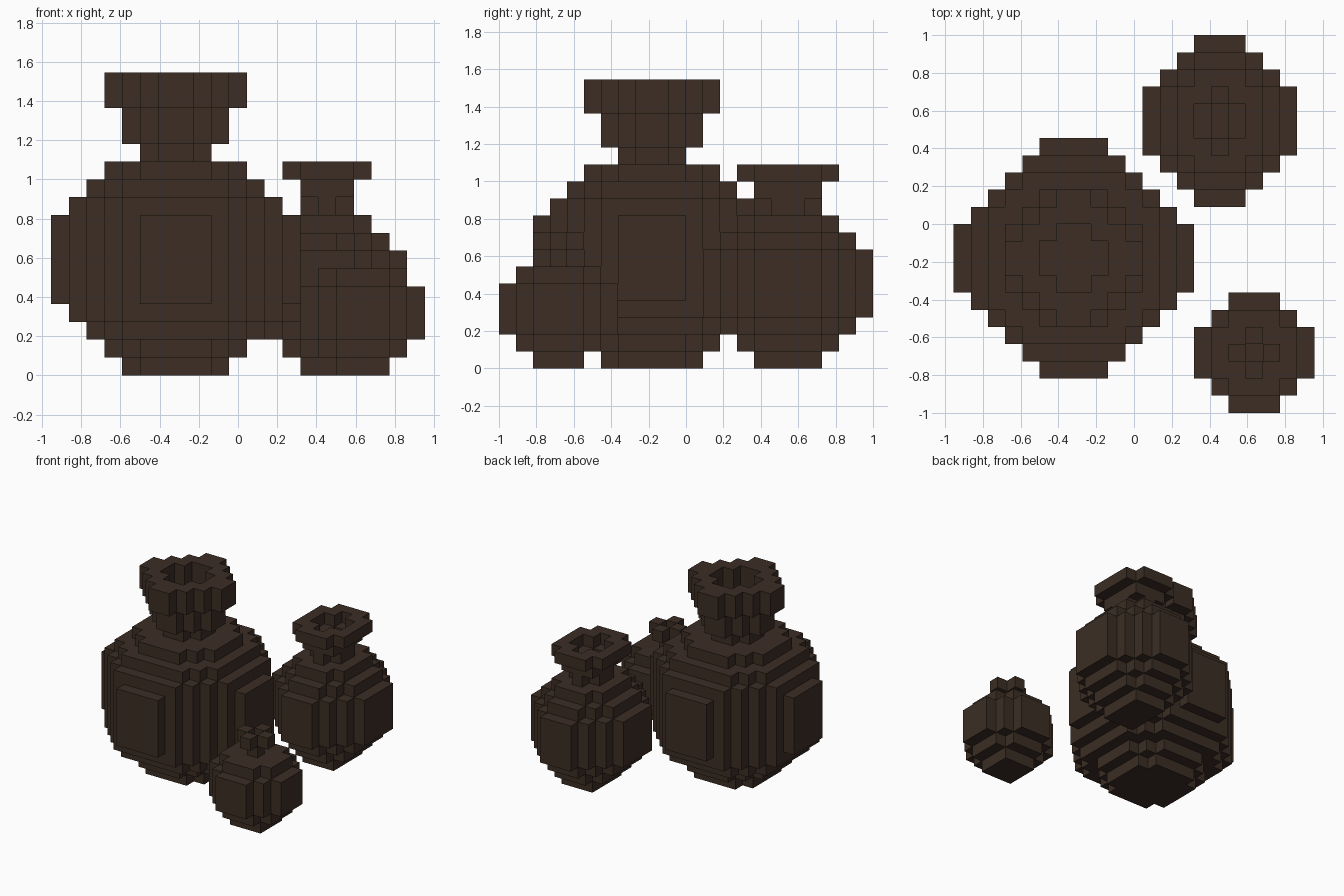
import bpy, bmesh

if "Cube" in bpy.data.objects:
    bpy.data.objects.remove(bpy.data.objects["Cube"])

V = 1 / 11  # block size

brown = bpy.data.materials.new("dark brown cloth")
brown.diffuse_color = (0.045, 0.027, 0.018, 1)
brown.use_nodes = True
brown.node_tree.nodes["Principled BSDF"].inputs["Base Color"].default_value = brown.diffuse_color

DIRS = [(1, 0, 0), (-1, 0, 0), (0, 1, 0), (0, -1, 0), (0, 0, 1), (0, 0, -1)]


def layer_cells(nx, ny, half_x, half_y, reach):
    """Cells of a stepped octagon; sizes in blocks, reach limits |x| + |y|."""
    cells = set()
    for i in range(nx):
        for j in range(ny):
            a = abs(i + 0.5 - nx / 2) + 0.5
            b = abs(j + 0.5 - ny / 2) + 0.5
            if a <= half_x and b <= half_y and a + b <= reach:
                cells.add((i, j))
    return cells


def make_sack(name, centre, nx, ny, layers):
    """layers: (count, half_x, half_y, reach, hole) from the ground up."""
    solid, z = set(), 0
    for count, hx, hy, reach, hole in layers:
        cells = layer_cells(nx, ny, hx, hy, reach)
        if hole:
            cells -= layer_cells(nx, ny, *hole)
        for k in range(count):
            solid |= {(i, j, z + k) for i, j in cells}
        z += count

    # only the outer faces of the blocks
    bm = bmesh.new()
    for c in solid:
        for d in DIRS:
            if tuple(c[n] + d[n] for n in range(3)) in solid:
                continue
            axis = next(n for n in range(3) if d[n])
            u, w = (axis + 1) % 3, (axis + 2) % 3
            quad = []
            for du, dw in ((0, 0), (1, 0), (1, 1), (0, 1)):
                p = list(c)
                p[axis] += 1 if d[axis] > 0 else 0
                p[u] += du
                p[w] += dw
                quad.append(bm.verts.new(((p[0] - nx / 2) * V,
                                          (p[1] - ny / 2) * V, p[2] * V)))
            bm.faces.new(quad if d[axis] > 0 else quad[::-1])
    bmesh.ops.remove_doubles(bm, verts=bm.verts, dist=1e-4)
    mesh = bpy.data.meshes.new(name)
    bm.to_mesh(mesh)
    bm.free()
    mesh.materials.append(brown)
    ob = bpy.data.objects.new(name, mesh)
    ob.location = (centre[0], centre[1], 0)
    bpy.context.collection.objects.link(ob)


# large sack: round body, narrow neck, flared open rim
make_sack("large_sack", (-3.5 * V, -2 * V), 14, 14, [
    (1, 3, 3, 5, None), (1, 4, 4, 6, None), (1, 5, 5, 8, None),
    (1, 6, 6, 9, None), (5, 7, 7, 9, None), (1, 6, 6, 9, None),
    (1, 5, 5, 8, None), (1, 4, 4, 6, None),
    (1, 2, 2, 3, None), (2, 3, 3, 4, None),
    (2, 4, 4, 5, (2, 2, 3)),
])

# medium sack: slightly longer in depth
make_sack("medium_sack", (5 * V, 6 * V), 9, 10, [
    (1, 1.5, 2, 3.5, None), (1, 2.5, 3, 4.5, None), (1, 3.5, 4, 5.5, None),
    (4, 4.5, 5, 6.5, None), (1, 3.5, 4, 5.5, None), (1, 2.5, 3, 4.5, None),
    (1, 1.5, 2, 2.5, None), (1, 1.5, 2, 3.5, (0.5, 1, 1.5)),
    (1, 2.5, 3, 4.5, (1.5, 2, 2.5)),
])

# small sack: tied top with four little flaps
make_sack("small_sack", (7 * V, -7.5 * V), 7, 7, [
    (1, 1.5, 1.5, 3, None), (1, 2.5, 2.5, 4, None),
    (3, 3.5, 3.5, 5, None), (1, 2.5, 2.5, 4, None),
    (1, 0.5, 0.5, 1, None), (1, 1.5, 1.5, 2, (0.5, 0.5, 1)),
])
